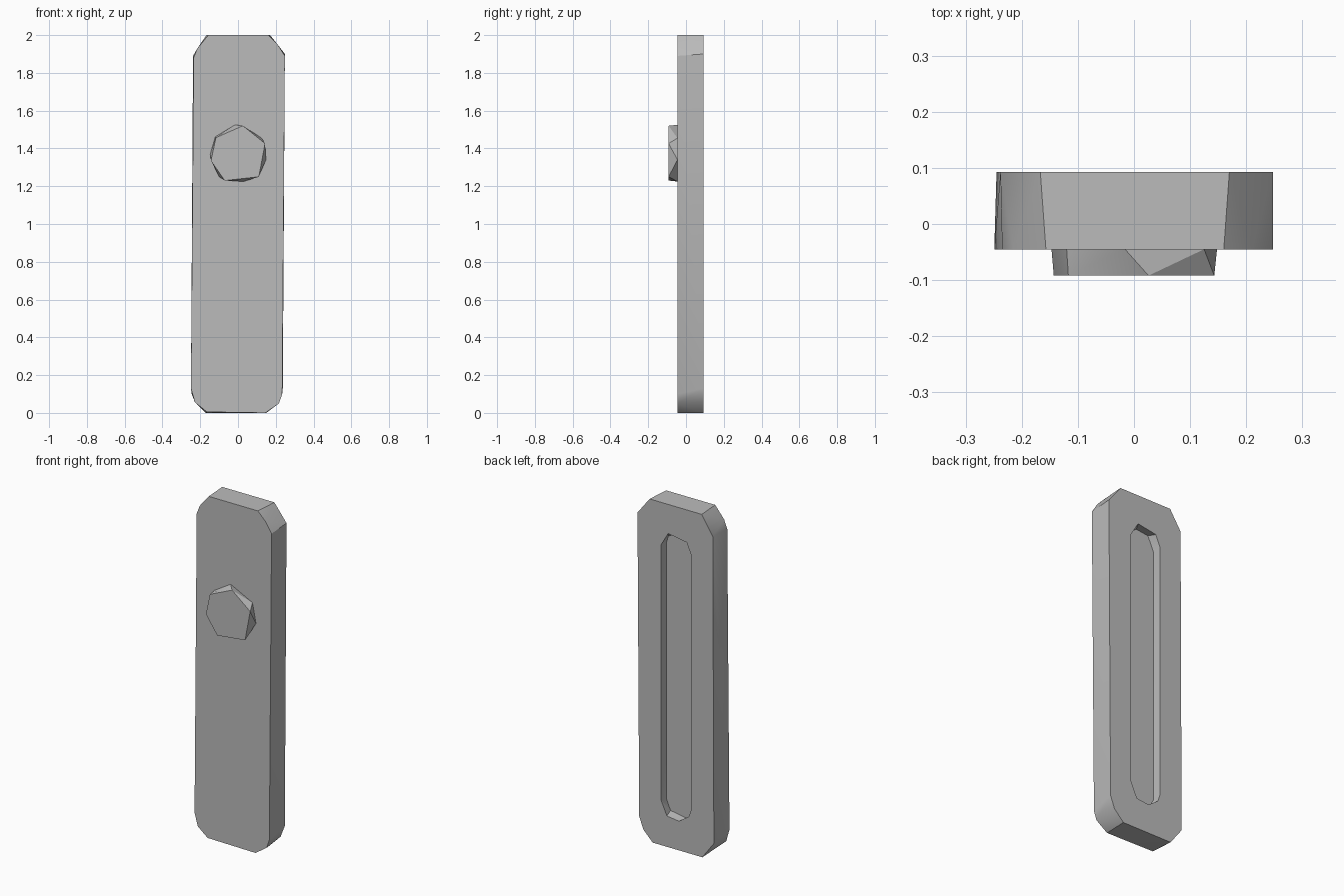
import bpy, bmesh, math

cube = bpy.data.objects.get("Cube")
if cube:
    bpy.data.objects.remove(cube, do_unlink=True)

grey = bpy.data.materials.new("plain_grey")
grey.use_nodes = True
colour = (0.5, 0.5, 0.5, 1)
grey.diffuse_color = colour
grey.node_tree.nodes["Principled BSDF"].inputs["Base Color"].default_value = colour


def facet_solid(name, front, y_front, back, y_back):
    """Convex faceted solid spanning two (x, z) outlines."""
    bm = bmesh.new()
    for outline, y in ((front, y_front), (back, y_back)):
        for x, z in outline:
            bm.verts.new((x, y, z))
    bmesh.ops.convex_hull(bm, input=bm.verts[:])
    bmesh.ops.dissolve_limit(bm, angle_limit=math.radians(0.5),
                             verts=bm.verts[:], edges=bm.edges[:])
    bmesh.ops.recalc_face_normals(bm, faces=bm.faces[:])
    mesh = bpy.data.meshes.new(name)
    bm.to_mesh(mesh)
    bm.free()
    mesh.materials.append(grey)
    obj = bpy.data.objects.new(name, mesh)
    bpy.context.collection.objects.link(obj)
    return obj


def activate(obj):
    bpy.ops.object.select_all(action='DESELECT')
    obj.select_set(True)
    bpy.context.view_layer.objects.active = obj


# Tall plate with chamfered corners
plate_front = [(-.235, 1.88), (-.215, 1.93), (-.157, 2), (.16, 2), (.21, 1.95),
               (.248, 1.89), (.234, .1), (.217, .05), (.145, 0),
               (-.165, .005), (-.228, .056), (-.249, .13)]
plate_back = [(-.238, 1.89), (-.167, 2), (.17, 2), (.248, 1.9),
              (.237, .13), (.21, .06), (.15, 0), (-.17, 0), (-.245, .1)]
plate = facet_solid("plate", plate_front, -.045, plate_back, .093)

# Long shallow slot cut into the back
slot = [(.097, 1.75), (.05, 1.83), (-.07, 1.81), (-.097, 1.746), (-.097, .255),
        (-.084, .215), (-.02, .17), (.058, .18), (.097, .265)]
floor = [(-x, 2 - z) for x, z in slot]
cutter = facet_solid("slot_cutter", floor, .043, slot, .093)
# Extend the opening straight out past the back surface
bm = bmesh.new()
bm.from_mesh(cutter.data)
cap = max(bm.faces, key=lambda f: f.calc_center_median().y)
rim = bmesh.ops.extrude_face_region(bm, geom=[cap])["geom"]
bmesh.ops.translate(bm, vec=(0, .05, 0),
                    verts=[g for g in rim if isinstance(g, bmesh.types.BMVert)])
bmesh.ops.delete(bm, geom=[cap], context='FACES')
bmesh.ops.recalc_face_normals(bm, faces=bm.faces[:])
bm.to_mesh(cutter.data)
bm.free()
cutter.hide_render = True

cut = plate.modifiers.new("slot", 'BOOLEAN')
cut.operation = 'DIFFERENCE'
cut.solver = 'EXACT'
cut.object = cutter
activate(plate)
bpy.ops.object.modifier_apply(modifier=cut.name)
bpy.data.objects.remove(cutter, do_unlink=True)

# Faceted round button on the front
button_face = [(.026, 1.52), (.143, 1.426), (.11, 1.25), (-.07, 1.23),
               (-.143, 1.335), (-.117, 1.457)]
button_base = [(-.016, 1.525), (.125, 1.455), (.148, 1.34), (.03, 1.225),
               (-.1, 1.25), (-.147, 1.37), (-.12, 1.462)]
button = facet_solid("button", button_face, -.092, button_base, -.045)

for part in (plate, button):
    activate(part)
    bpy.ops.object.shade_smooth_by_angle(angle=math.radians(25))
